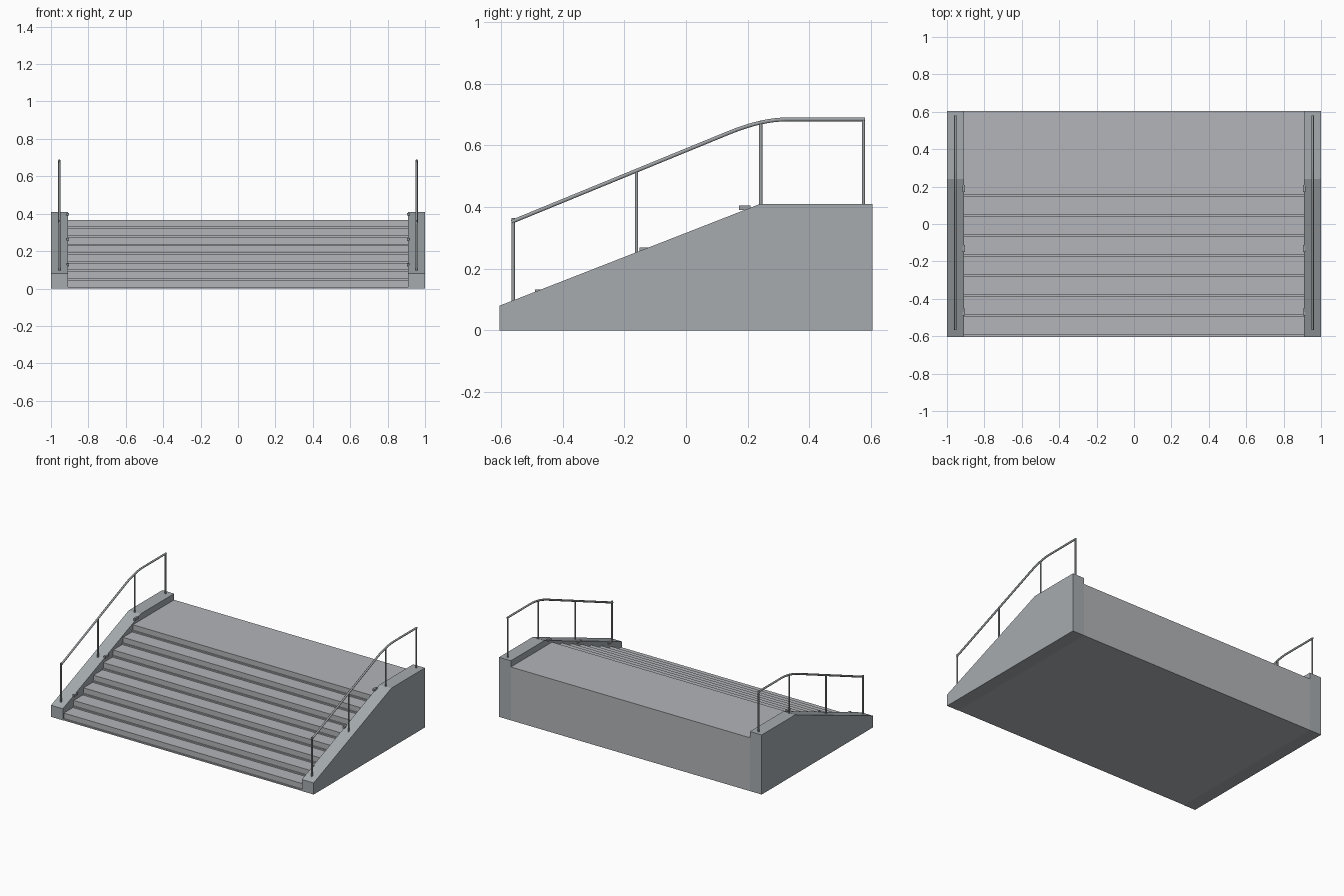
import bpy, bmesh, math
from mathutils import Vector

if "Cube" in bpy.data.objects:
    bpy.data.objects.remove(bpy.data.objects["Cube"])


def material(name, rgb):
    m = bpy.data.materials.new(name)
    m.diffuse_color = (*rgb, 1)
    m.use_nodes = True
    m.node_tree.nodes["Principled BSDF"].inputs["Base Color"].default_value = m.diffuse_color
    return m


stone = material("step grey", (0.45, 0.46, 0.48))
wall_mat = material("wall grey", (0.38, 0.41, 0.43))
metal = material("rail grey", (0.34, 0.36, 0.37))


def add_object(name, bm, mat):
    bmesh.ops.recalc_face_normals(bm, faces=bm.faces)
    me = bpy.data.meshes.new(name)
    bm.to_mesh(me)
    bm.free()
    me.materials.append(mat)
    ob = bpy.data.objects.new(name, me)
    bpy.context.collection.objects.link(ob)
    return ob


def extrude_profile(name, profile, x0, x1, mat):
    """Extrude a (y, z) outline from x0 to x1."""
    bm = bmesh.new()
    face = bm.faces.new([bm.verts.new((x0, y, z)) for y, z in profile])
    out = bmesh.ops.extrude_face_region(bm, geom=[face])
    verts = [v for v in out["geom"] if isinstance(v, bmesh.types.BMVert)]
    bmesh.ops.translate(bm, verts=verts, vec=(x1 - x0, 0, 0))
    return add_object(name, bm, mat)


def tube(name, points, radius, mat, sides=10):
    """Round bar along a path lying in a plane of constant x."""
    bm = bmesh.new()
    pts = [Vector(p) for p in points]
    rings = []
    for i, p in enumerate(pts):
        d = (pts[min(i + 1, len(pts) - 1)] - pts[max(i - 1, 0)]).normalized()
        side = Vector((1, 0, 0))
        up = d.cross(side)
        rings.append([bm.verts.new(p + radius * (math.cos(a) * side + math.sin(a) * up))
                      for a in (2 * math.pi * k / sides for k in range(sides))])
    for a, b in zip(rings, rings[1:]):
        for k in range(sides):
            f = bm.faces.new((a[k], a[(k + 1) % sides], b[(k + 1) % sides], b[k]))
            f.smooth = True
    bm.faces.new(rings[0])
    bm.faces.new(rings[-1])
    return add_object(name, bm, mat)


# Stairs: eight risers, each with a small lip at its foot, then the landing
STEPS, RUN, RISE, LIP = 8, 0.1072, 0.0459, 0.009
outline = [(0.605, 0)]
for i in range(STEPS):
    y, z = -0.603 + i * RUN, i * RISE
    outline += [(y, z), (y, z + LIP), (y + LIP, z + LIP), (y + LIP, z + RISE)]
outline.append((0.605, STEPS * RISE))
extrude_profile("stairs", outline, -0.91, 0.91, stone)

# Rail path: straight slope, eased bend, level end
Y0, Z0, Y1, Z1 = -0.565, 0.352, 0.245, 0.684
rail = [(Y0, Z0)]
a, b, c = Vector((0.14, 0.641)), Vector((Y1, Z1)), Vector((0.33, Z1))
for k in range(9):
    t = k / 8
    rail.append(tuple((1 - t) ** 2 * a + 2 * t * (1 - t) * b + t * t * c))
rail.append((0.58, Z1))


def wall_top(y):
    return min(0.41, 0.08 + (y + 0.605) * 0.33 / 0.845)


for s, label in ((-1, "left"), (1, "right")):
    # Side wall
    extrude_profile(label + "_wall",
                    [(-0.605, 0), (-0.605, 0.08), (0.24, 0.41), (0.605, 0.41), (0.605, 0)],
                    s * 0.91, s, wall_mat)
    # Handrail and posts
    x = s * 0.955
    tube(label + "_handrail", [(x, y, z) for y, z in rail], 0.0065, metal)
    for n, (y, top) in enumerate(((-0.56, 0.365), (-0.16, 0.52), (0.242, 0.678), (0.575, 0.684))):
        tube(f"{label}_post_{n + 1}", [(x, y, wall_top(y) - 0.01), (x, y, top)], 0.0055, metal)
    # Small fixtures on the inner face of the wall
    for n, (y, z) in enumerate(((-0.47, 0.126), (-0.132, 0.262), (0.19, 0.398))):
        extrude_profile(f"{label}_step_light_{n + 1}",
                        [(y - 0.019, z - 0.007), (y + 0.019, z - 0.007),
                         (y + 0.019, z + 0.007), (y - 0.019, z + 0.007)],
                        s * 0.903, s * 0.917, metal)
